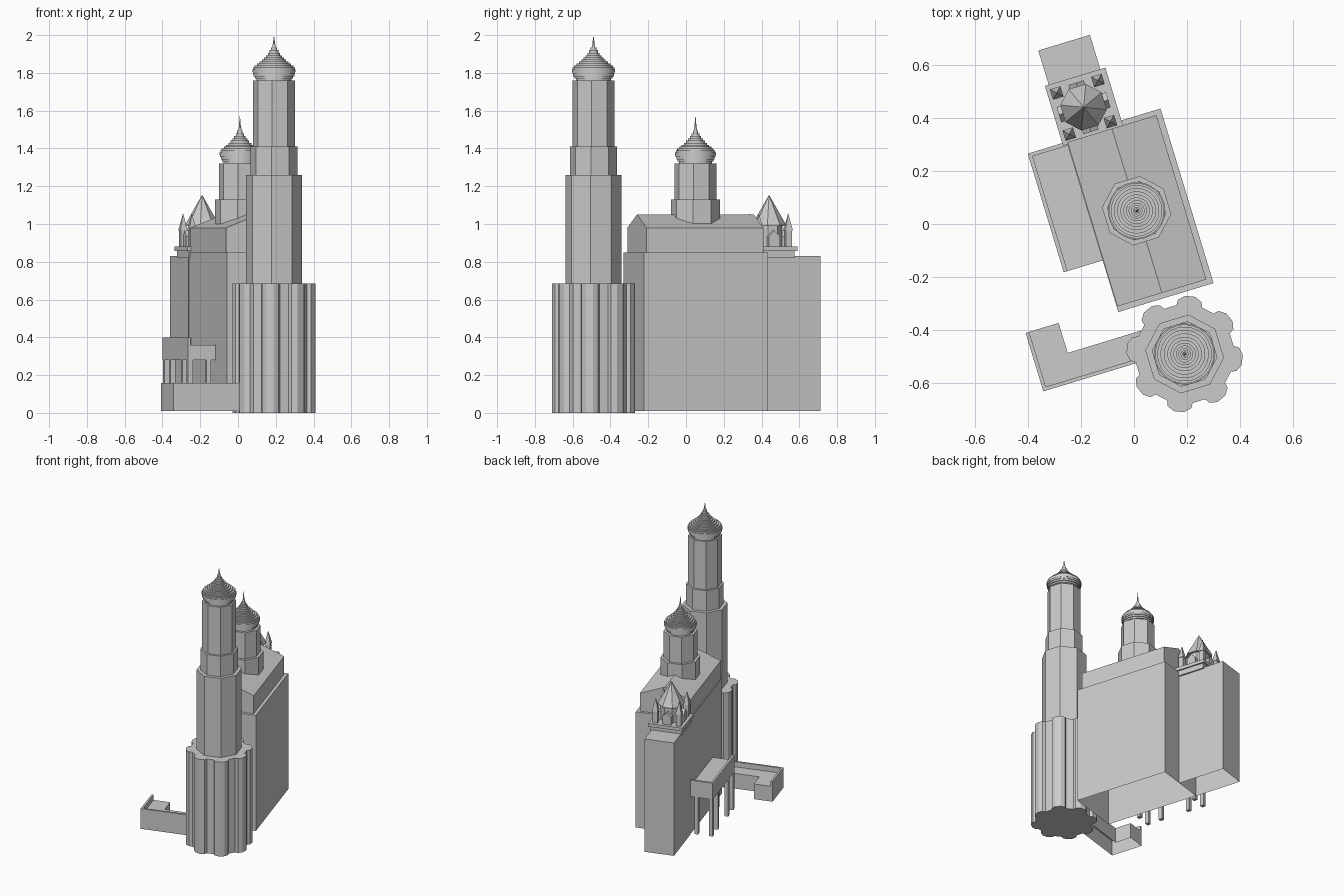
import bpy, bmesh, math

if "Cube" in bpy.data.objects:
    bpy.data.objects.remove(bpy.data.objects["Cube"])

YAW = math.radians(16.9)      # the whole building is turned on its site
Z8 = math.pi / 8              # octagons sit with faces along the building axes


def loft(name, loops, bottom=True, top=True):
    """Skin a stack of closed loops with equal point counts."""
    bm = bmesh.new()
    rows = [[bm.verts.new(p) for p in loop] for loop in loops]
    n = len(rows[0])
    for a, b in zip(rows, rows[1:]):
        for i in range(n):
            j = (i + 1) % n
            bm.faces.new((a[i], a[j], b[j], b[i]))
    if bottom:
        bm.faces.new(rows[0][::-1])
    if top:
        bm.faces.new(rows[-1])
    bmesh.ops.remove_doubles(bm, verts=bm.verts, dist=1e-5)
    bmesh.ops.recalc_face_normals(bm, faces=bm.faces)
    me = bpy.data.meshes.new(name)
    bm.to_mesh(me)
    bm.free()
    ob = bpy.data.objects.new(name, me)
    ob.rotation_euler.z = YAW
    bpy.context.collection.objects.link(ob)
    return ob


def prism(name, pts, z0, z1, bottom=True):
    return loft(name, [[(x, y, z) for x, y in pts] for z in (z0, z1)], bottom)


def box(name, x0, x1, y0, y1, z0, z1, bottom=True):
    return prism(name, [(x0, y0), (x1, y0), (x1, y1), (x0, y1)], z0, z1, bottom)


def turned(name, c, n, profile, phase=Z8):
    """Regular n-sided solid from (radius, z) pairs; last radius may be 0."""
    loops = [[(c[0] + r * math.cos(phase + 2 * math.pi * i / n),
               c[1] + r * math.sin(phase + 2 * math.pi * i / n), z)
              for i in range(n)] for r, z in profile]
    return loft(name, loops, top=profile[-1][0] > 0)


def gable(name, x0, x1, y0, y1, z0, ze, zr, along_y=True):
    """Box with a pitched roof."""
    if along_y:
        m = (x0 + x1) / 2
        sec = [(x0, z0), (x1, z0), (x1, ze), (m, zr), (x0, ze)]
        return loft(name, [[(a, y, z) for a, z in sec] for y in (y0, y1)])
    m = (y0 + y1) / 2
    sec = [(y0, z0), (y1, z0), (y1, ze), (m, zr), (y0, ze)]
    return loft(name, [[(x, a, z) for a, z in sec] for x in (x0, x1)])


def onion(name, c, z, k):
    """Onion dome made of stacked rings, ending in a thin spike."""
    rings = [(.094, 0), (.101, .01), (.108, .022), (.113, .034), (.115, .046),
             (.111, .058), (.103, .069), (.091, .079), (.078, .089),
             (.065, .099), (.053, .110), (.042, .121), (.032, .133),
             (.023, .146), (.015, .160), (.009, .174), (.005, .190)]
    prof = []
    for (r, h), nxt in zip(rings, rings[1:] + [(0, .205)]):
        prof += [(r * k, z + h), (r * k, z + nxt[1])]
    prof.append((0, z + .24 if k >= 1 else z + .26))
    return turned(name, c, 32, prof)


# Main hall, upper storey with pitched roof
box("main_hall", -.153, .222, -.30, .387, .01, .85, bottom=False)
gable("main_roof", -.15, .20, -.279, .368, .85, .98, 1.05)

# Dome tower over the hall
C = (.024, .045)
turned("hall_dome_base", C, 8, [(.131, .98), (.131, 1.13)])
turned("hall_dome_drum", C, 8, [(.112, 1.13), (.112, 1.32)])
onion("hall_onion_dome", C, 1.32, .94)

# Rear block with its platform
box("rear_block", -.155, .048, .387, .73, .01, .83, bottom=False)
box("platform_neck", -.160, .058, .37, .582, .82, .857)
box("platform_slab", -.17, .068, .36, .595, .857, .88)

# Cluster of spires on the platform
S = (-.054, .476)
turned("spire_drum", S, 8, [(.07, .88), (.07, 1.0)])
turned("spire_roof", S, 8, [(.088, .99), (.088, 1.0), (0, 1.155)])
for s in (-1, 1):
    a, b = sorted((S[1] + s * .05, S[1] + s * .097))
    gable("spire_dormer_y", S[0] - .03, S[0] + .03, a, b, .88, .935, .965)
    a, b = sorted((S[0] + s * .05, S[0] + s * .097))
    gable("spire_dormer_x", a, b, S[1] - .03, S[1] + .03, .88, .935, .965, False)
    for t in (-1, 1):
        turned("corner_spire", (S[0] + s * .081, S[1] + t * .081), 4,
               [(.024, .88), (.024, .965), (.029, .965), (0, 1.057)], math.pi / 4)

# Side porch on posts, parapet on outer and rear edges
box("porch_roof", -.306, -.153, -.097, .37, .28, .36)
box("porch_parapet_side", -.306, -.291, -.097, .37, .36, .40)
box("porch_parapet_rear", -.291, -.153, .355, .37, .36, .40)
for x, y in [(-.291, .352), (-.291, .24), (-.291, .025), (-.291, -.08),
             (-.19, .352), (-.19, -.08)]:
    box("porch_post", x - .013, x + .013, y - .013, y + .013, .01, .28)

# Low L-shaped annex with parapet on its outer sides
prism("annex", [(-.51, -.504), (.0, -.504), (.0, -.392), (-.38, -.392),
                (-.38, -.274), (-.51, -.274)], .01, .12, bottom=False)
box("annex_parapet_side", -.51, -.496, -.504, -.274, .12, .157)
box("annex_parapet_front", -.496, .0, -.504, -.490, .12, .157)

# Bell tower: lobed base, then stepped octagonal tiers and an onion dome
T = (.040, -.524)
lobed = []
for i in range(8):
    for da, r in ((-15, .187), (-12.5, .206), (-5, .219),
                  (5, .219), (12.5, .206), (15, .187)):
        a = math.radians(22.5 + 45 * i + da)
        lobed.append((T[0] + r * math.cos(a), T[1] + r * math.sin(a)))
prism("tower_base", lobed, 0, .685)
for name, r, z0, z1 in (("tower_tier_lower", .149, .685, 1.26),
                        ("tower_tier_middle", .124, 1.26, 1.41),
                        ("tower_tier_upper", .111, 1.41, 1.76)):
    turned(name, T, 8, [(r, z0), (r, z1)])
onion("tower_onion_dome", T, 1.76, 1.0)

# Smooth only around the round domes
bpy.ops.object.select_all(action='DESELECT')
for ob in bpy.data.objects:
    if "onion" in ob.name:
        ob.select_set(True)
        bpy.context.view_layer.objects.active = ob
bpy.ops.object.shade_smooth_by_angle(angle=math.radians(30))
